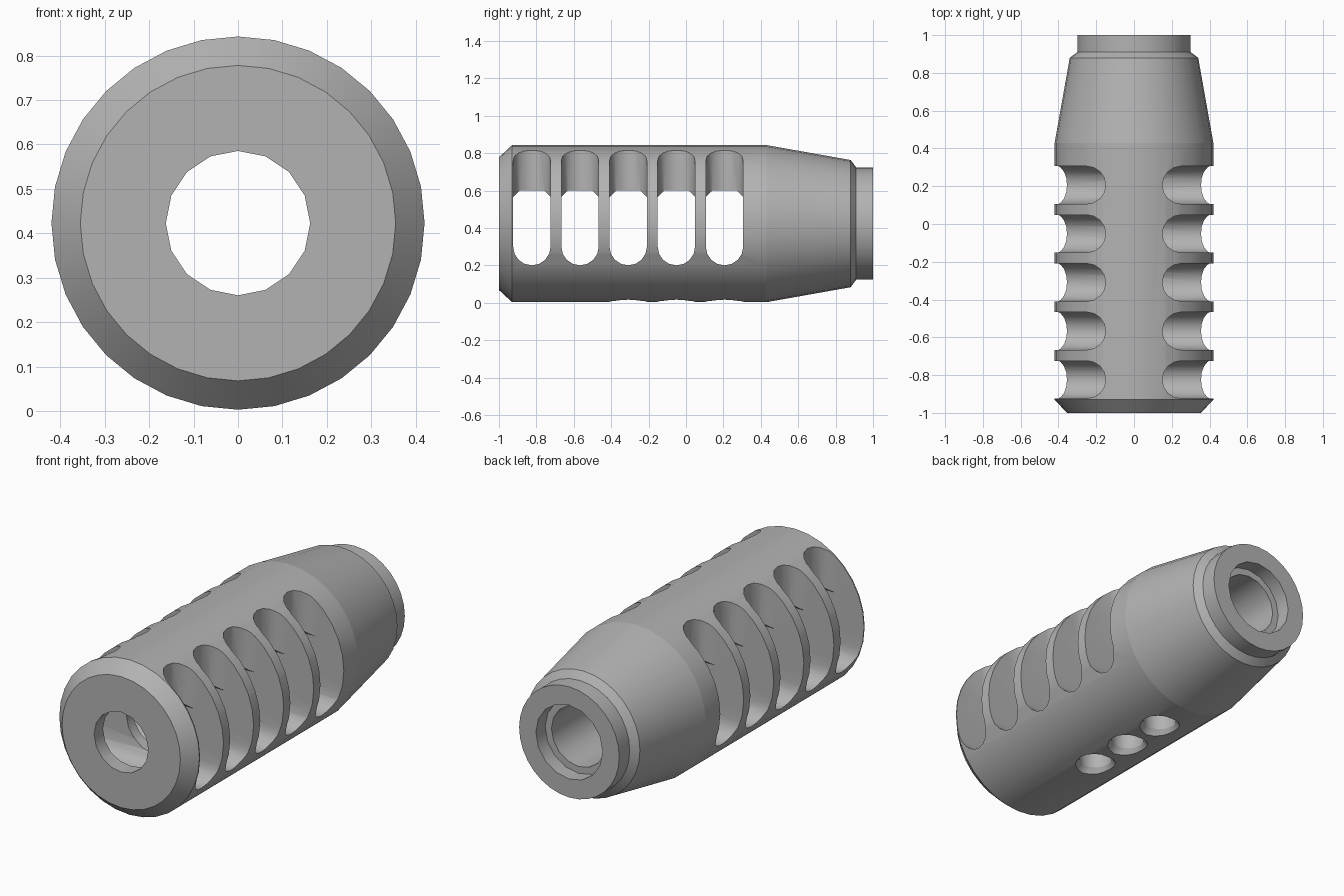
import bpy, bmesh, math
from mathutils import Matrix, Vector

default = bpy.data.objects.get("Cube")
if default:
    bpy.data.objects.remove(default, do_unlink=True)

AXIS_Z = 0.423
SLOT_R = 0.1
SLOT_Y = [-0.824 + 0.2575 * i for i in range(5)]

steel = bpy.data.materials.new("grey steel")
steel.use_nodes = True
steel.diffuse_color = (0.45, 0.45, 0.45, 1)
steel.node_tree.nodes["Principled BSDF"].inputs["Base Color"].default_value = (0.45, 0.45, 0.45, 1)


def finish(bm, name):
    bmesh.ops.recalc_face_normals(bm, faces=bm.faces)
    mesh = bpy.data.meshes.new(name)
    bm.to_mesh(mesh)
    bm.free()
    mesh.materials.append(steel)
    ob = bpy.data.objects.new(name, mesh)
    bpy.context.collection.objects.link(ob)
    return ob


def turned(name, profile, sides, to_world):
    """Capped solid turned from (distance along axis, radius) pairs."""
    bm = bmesh.new()
    rings = []
    for d, r in profile:
        angles = [math.tau * i / sides for i in range(sides)]
        rings.append([bm.verts.new(to_world(d, r * math.sin(a), r * math.cos(a))) for a in angles])
    for a, b in zip(rings, rings[1:]):
        for i in range(sides):
            j = (i + 1) % sides
            bm.faces.new((a[i], a[j], b[j], b[i]))
    bm.faces.new(rings[0])
    bm.faces.new(rings[-1])
    return finish(bm, name)


def prism(name, outline, start, end, to_world):
    """Extrude a 2D outline between two depths."""
    bm = bmesh.new()
    face = bm.faces.new([bm.verts.new(to_world(u, v, start)) for u, v in outline])
    new = bmesh.ops.extrude_face_region(bm, geom=[face])["geom"]
    shift = to_world(0, 0, end) - to_world(0, 0, start)
    bmesh.ops.translate(bm, vec=shift, verts=[g for g in new if isinstance(g, bmesh.types.BMVert)])
    return finish(bm, name)


def along_y(d, u, v):
    return Vector((u, d, AXIS_Z + v))


def half_round(end, far, trim):
    """U-shaped outline: round end at `end`, trimmed corners at `far`."""
    pts = []
    for i in range(9):
        a = math.pi * i / 8
        pts.append((-SLOT_R * math.cos(a), end + SLOT_R * (1 - math.sin(a))))
    c = SLOT_R - trim
    return pts + [(SLOT_R, far - trim), (c, far), (-c, far), (-SLOT_R, far - trim)]


# Turned outer body
body = turned("muzzle_body", [(-1, 0.355), (-0.93, 0.42), (0.43, 0.42), (0.88, 0.34),
                              (0.91, 0.3), (1, 0.3)], 32, along_y)

# Bore and rear counterbore
cutters = [
    turned("bore_cutter", [(-1.1, 0.1625), (1.1, 0.1625)], 16, along_y),
    turned("rear_cutter", [(0.92, 0.2), (1.1, 0.2)], 16, along_y),
]

# Side slots: a cross slot with a round floor, and an upward pocket on each side
for y in SLOT_Y:
    cutters.append(prism("cross_slot_cutter", half_round(-0.223, 0.177, 0.035), -0.6, 0.6,
                         lambda u, v, w: Vector((w, y + u, AXIS_Z + v))))
    for side in (-1, 1):
        cutters.append(prism("pocket_cutter", half_round(0.15, 0.6, 0.03), -0.05, 0.6,
                             lambda u, v, w: Vector((side * v, y + u, AXIS_Z + w))))

# Countersunk holes underneath the three rear slots
for y in SLOT_Y[2:]:
    cutters.append(turned("lower_hole_cutter", [(-0.5, 0.11), (-0.415, 0.105), (-0.385, 0.085), (-0.05, 0.085)],
                          16, lambda d, u, v: Vector((u, y + v, AXIS_Z + d))))

for cutter in cutters:
    cutter.hide_render = True
    cut = body.modifiers.new("cut", 'BOOLEAN')
    cut.operation = 'DIFFERENCE'
    cut.solver = 'EXACT'
    cut.object = cutter

# Apply the cuts and discard the cutters
graph = bpy.context.evaluated_depsgraph_get()
result = bpy.data.meshes.new_from_object(body.evaluated_get(graph))
body.modifiers.clear()
body.data = result
result.materials.clear()
result.materials.append(steel)
for cutter in cutters:
    bpy.data.objects.remove(cutter, do_unlink=True)

# Smooth shading, with a crisp line where the taper begins
bpy.ops.object.select_all(action='DESELECT')
body.select_set(True)
bpy.context.view_layer.objects.active = body
bpy.ops.object.shade_smooth_by_angle(angle=math.radians(30))
for edge in body.data.edges:
    if all(abs(body.data.vertices[i].co.y - 0.43) < 0.001 for i in edge.vertices):
        edge.use_edge_sharp = True
